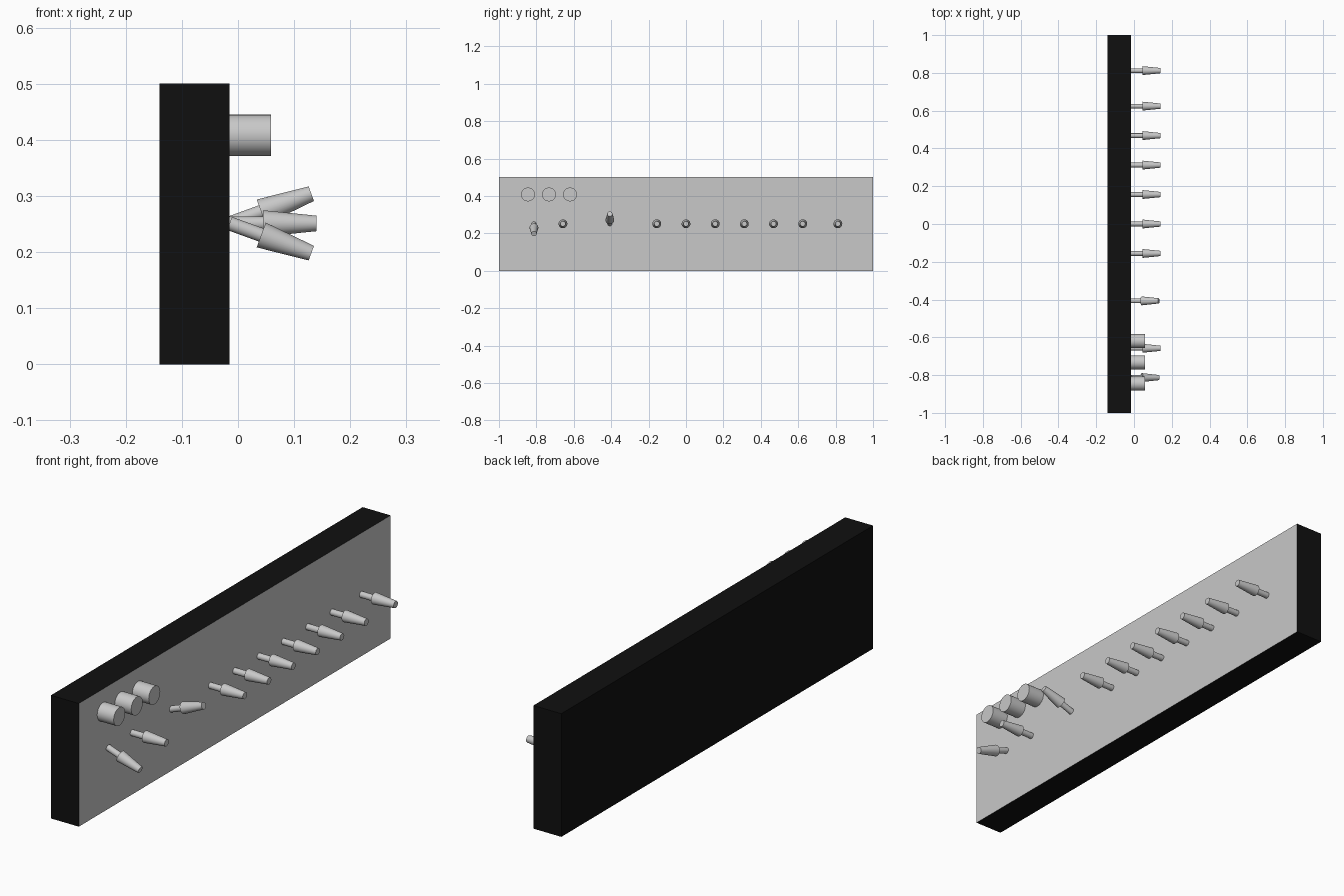
import bpy, math
from mathutils import Matrix, Vector

if "Cube" in bpy.data.objects:
    bpy.data.objects.remove(bpy.data.objects["Cube"])

def material(name, v):
    m = bpy.data.materials.new(name)
    m.diffuse_color = (v, v, v, 1)
    m.use_nodes = True
    m.node_tree.nodes["Principled BSDF"].inputs["Base Color"].default_value = m.diffuse_color
    return m

GRAY = material("light_gray", 0.58)
BLACK = material("black", 0.005)
FACE_X = -0.015   # plane of the panel front

def rod(name, base, tilt, start, end, r1, r2):
    """Tapered round rod pointing along +x from base, tilted upward by tilt degrees."""
    rot = Matrix.Rotation(math.radians(-tilt), 4, 'Y')
    mid = Vector(base) + rot @ Vector(((start + end) / 2, 0, 0))
    bpy.ops.mesh.primitive_cone_add(vertices=32, radius1=r1, radius2=r2, depth=end - start)
    ob = bpy.context.object
    ob.name = name
    ob.matrix_world = Matrix.Translation(mid) @ rot @ Matrix.Rotation(math.pi / 2, 4, 'Y')
    ob.data.materials.append(GRAY)
    bpy.ops.object.shade_smooth_by_angle(angle=math.radians(40))
    return ob

# Panel: black casing with a gray front face (+x)
bpy.ops.mesh.primitive_cube_add(size=1)
panel = bpy.context.object
panel.name = "panel"
panel.data.transform(Matrix.Translation((-0.0775, 0, 0.25)) @ Matrix.Diagonal((0.125, 2, 0.5, 1)))
panel.data.materials.append(BLACK)
panel.data.materials.append(GRAY)
for p in panel.data.polygons:
    p.material_index = 1 if p.normal.x > 0.9 else 0

# Round knobs
for i in range(3):
    rod(f"knob_{i + 1}", (FACE_X, -0.845 + 0.1125 * i, 0.408), 0, 0, 0.074, 0.037, 0.037)

# Toggle switches: thin stem and tapered handle; two are tilted
toggles = [(-0.813, -20), (-0.658, 0), (-0.407, 20), (-0.156, 0), (0, 0), (0.156, 0),
           (0.312, 0), (0.468, 0), (0.624, 0), (0.812, 0)]
for i, (y, tilt) in enumerate(toggles):
    base = (FACE_X, y, 0.251)
    rod(f"toggle_stem_{i + 1}", base, tilt, 0, 0.065, 0.0125, 0.0125)
    rod(f"toggle_handle_{i + 1}", base, tilt, 0.06, 0.155, 0.0235, 0.0138)
